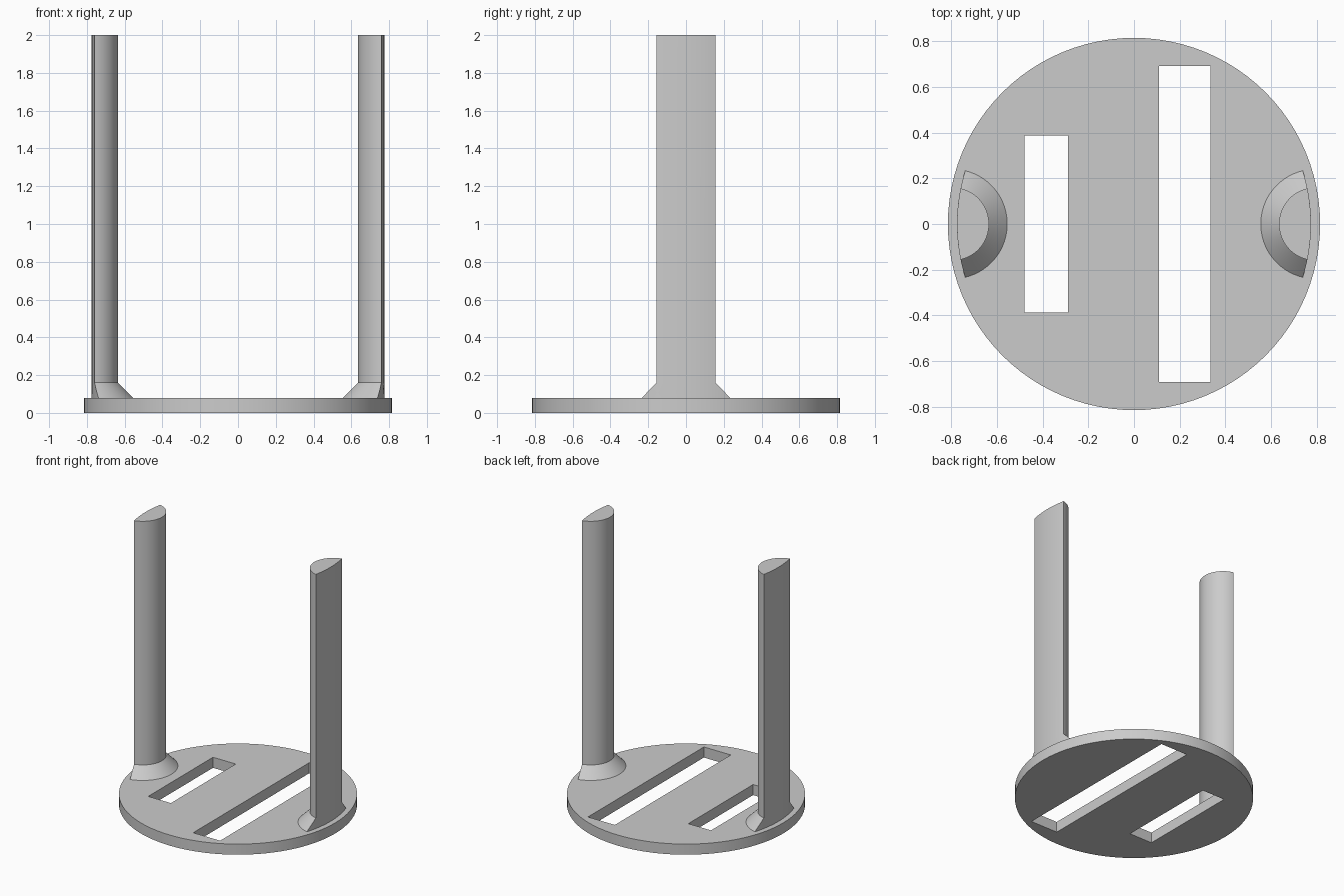
import bpy, bmesh, math

if "Cube" in bpy.data.objects:
    bpy.data.objects.remove(bpy.data.objects["Cube"])

grey = bpy.data.materials.new("light grey")
grey.diffuse_color = (0.6, 0.6, 0.6, 1)
grey.use_nodes = True
grey.node_tree.nodes["Principled BSDF"].inputs["Base Color"].default_value = grey.diffuse_color

PLATE_R, PLATE_H = 0.815, 0.08
OUTER_R = 0.775          # outer faces of the posts follow this circle
POST_C = 0.795           # centre of each post's round inner side


def activate(obj):
    bpy.ops.object.select_all(action='DESELECT')
    obj.select_set(True)
    bpy.context.view_layer.objects.active = obj


# Round base plate
bpy.ops.mesh.primitive_cylinder_add(vertices=96, radius=PLATE_R, depth=PLATE_H,
                                    location=(0, 0, PLATE_H / 2))
plate = bpy.context.object
plate.name = "base_plate"
plate.data.materials.append(grey)

# Two strap slots cut through the plate
for x0, x1, half in ((-0.48, -0.29, 0.387), (0.11, 0.335, 0.692)):
    bpy.ops.mesh.primitive_cube_add(size=1, location=((x0 + x1) / 2, 0, PLATE_H / 2))
    cutter = bpy.context.object
    cutter.name = "slot_cutter"
    cutter.scale = (x1 - x0, 2 * half, 0.4)
    cutter.hide_render = True
    activate(plate)
    mod = plate.modifiers.new("slot", 'BOOLEAN')
    mod.operation, mod.solver, mod.object = 'DIFFERENCE', 'EXACT', cutter
    bpy.context.view_layer.update()
    bpy.ops.object.modifier_apply(modifier=mod.name)
    bpy.data.objects.remove(cutter)
activate(plate)
bpy.ops.object.shade_smooth_by_angle(angle=math.radians(30))


def lens(r, inner=32, outer=12):
    """Outline of a circle at POST_C clipped by the outer circle."""
    x = (POST_C ** 2 + OUTER_R ** 2 - r * r) / (2 * POST_C)
    y = math.sqrt(OUTER_R ** 2 - x * x)
    a, b = math.atan2(y, x - POST_C), math.atan2(y, x)
    pts = []
    for i in range(inner + 1):
        t = a + (2 * math.pi - 2 * a) * i / inner
        pts.append((POST_C + r * math.cos(t), r * math.sin(t)))
    for i in range(1, outer):
        t = -b + 2 * b * i / outer
        pts.append((OUTER_R * math.cos(t), OUTER_R * math.sin(t)))
    return pts


def post(name, side):
    # Flared foot rising into a straight shaft
    bm = bmesh.new()
    rings = []
    for z, r in ((0.06, 0.24), (0.08, 0.24), (0.107, 0.213), (0.133, 0.187),
                 (0.16, 0.16), (2.0, 0.16)):
        rings.append([bm.verts.new((side * x, side * y, z)) for x, y in lens(r)])
    for low, high in zip(rings, rings[1:]):
        for i in range(len(low)):
            j = (i + 1) % len(low)
            bm.faces.new((low[i], low[j], high[j], high[i]))
    bm.faces.new(rings[0][::-1])
    bm.faces.new(rings[-1])
    bmesh.ops.recalc_face_normals(bm, faces=bm.faces)
    mesh = bpy.data.meshes.new(name)
    bm.to_mesh(mesh)
    bm.free()
    mesh.materials.append(grey)
    obj = bpy.data.objects.new(name, mesh)
    bpy.context.collection.objects.link(obj)
    activate(obj)
    bpy.ops.object.shade_smooth_by_angle(angle=math.radians(30))


post("right_post", 1)
post("left_post", -1)
